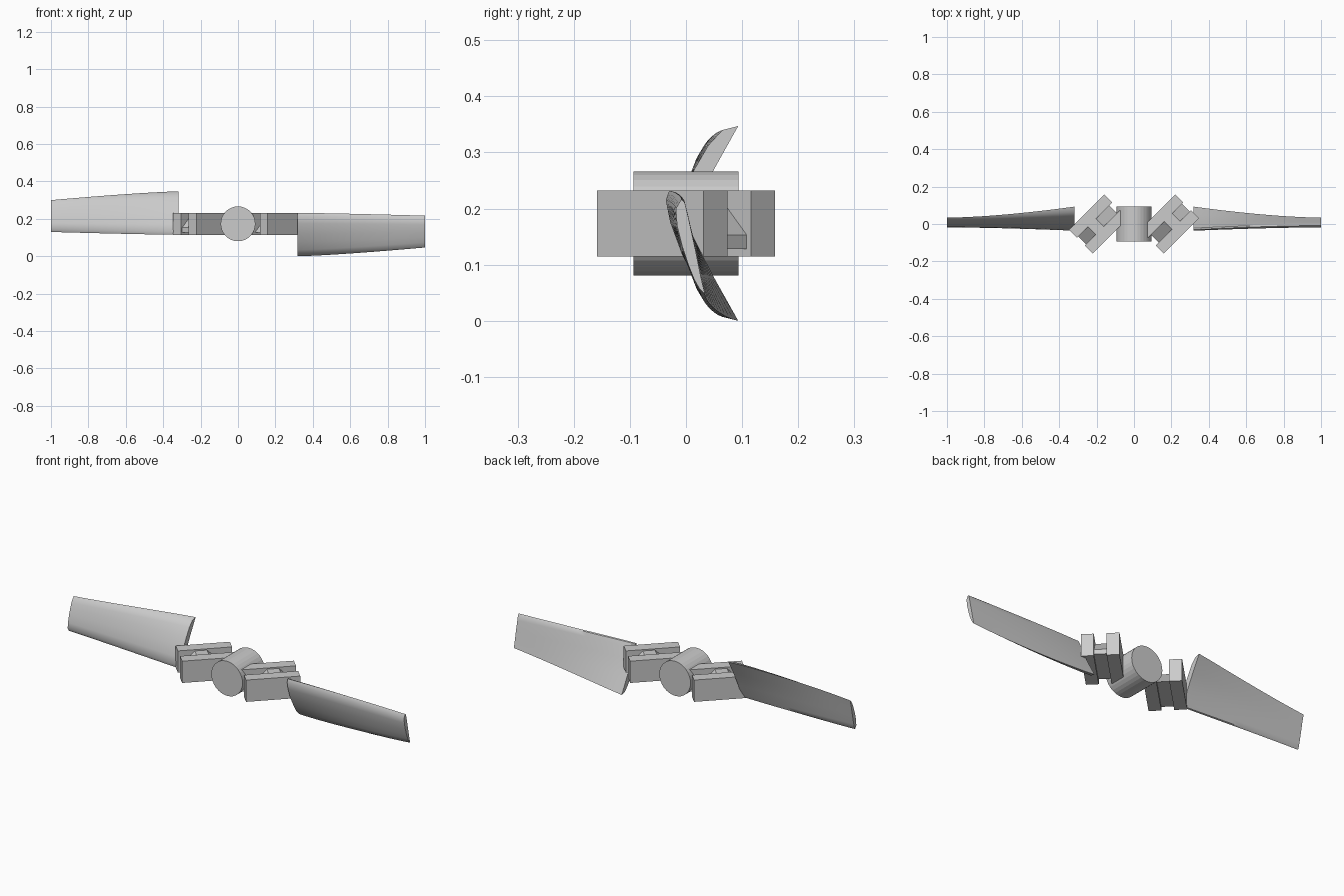
import bpy, bmesh, math
from mathutils import Matrix, Vector

cube = bpy.data.objects.get("Cube")
if cube:
    bpy.data.objects.remove(cube, do_unlink=True)

MID_Z = 0.1735

grey = bpy.data.materials.new("light grey")
grey.use_nodes = True
colour = (0.6, 0.6, 0.6, 1)
grey.diffuse_color = colour
grey.node_tree.nodes["Principled BSDF"].inputs["Base Color"].default_value = colour


def loft(name, rings, matrix=None, smooth=False):
    """Skin a row of closed rings of points and cap both ends."""
    bm = bmesh.new()
    rows = [[bm.verts.new(p) for p in ring] for ring in rings]
    n = len(rows[0])
    for a, b in zip(rows, rows[1:]):
        for i in range(n):
            j = (i + 1) % n
            bm.faces.new((a[i], a[j], b[j], b[i]))
    bm.faces.new(rows[0])
    bm.faces.new(rows[-1])
    if matrix:
        bm.transform(matrix)
    bmesh.ops.recalc_face_normals(bm, faces=bm.faces)
    mesh = bpy.data.meshes.new(name)
    bm.to_mesh(mesh)
    bm.free()
    mesh.materials.append(grey)
    obj = bpy.data.objects.new(name, mesh)
    bpy.context.collection.objects.link(obj)
    if smooth:
        bpy.ops.object.select_all(action='DESELECT')
        obj.select_set(True)
        bpy.context.view_layer.objects.active = obj
        bpy.ops.object.shade_smooth_by_angle(angle=math.radians(40))
    return obj


# Hub: a cylinder lying along y
SIDES = 32
angles = [2 * math.pi * i / SIDES for i in range(SIDES)]
loft("hub", [[(0.093 * math.cos(a), y, MID_Z + 0.093 * math.sin(a)) for a in angles]
             for y in (-0.094, 0.094)])

# Brackets: two parallel plates and a sloped strut between them, turned 45 degrees
plate = [(-0.134, 0.115), (0.134, 0.115), (0.134, 0.232), (-0.134, 0.232)]
strut = [(-0.11, 0.128), (0.123, 0.128), (0.123, 0.153), (0.05, 0.225), (-0.01, 0.225)]
for side, turn in (("left", 0), ("right", math.pi)):
    place = (Matrix.Rotation(turn, 4, 'Z') @ Matrix.Translation((0.19, 0, 0))
             @ Matrix.Rotation(math.pi / 4, 4, 'Z'))
    for part, profile, v0, v1 in (("outer_plate", plate, -0.09, -0.03),
                                  ("inner_plate", plate, 0.03, 0.09),
                                  ("strut", strut, -0.03, 0.03)):
        loft(f"{side}_bracket_{part}",
             [[(u, v, z) for u, z in profile] for v in (v0, v1)], place)

# Blades: cambered sections (y, z) tapering from root to tip
root = [(-0.03, 0.232), (-0.036, 0.215), (-0.028, 0.175), (-0.008, 0.12),
        (0.015, 0.077), (0.04, 0.034), (0.065, 0.007), (0.093, 0),
        (0.05, 0.077), (0.01, 0.155), (-0.012, 0.21), (-0.022, 0.23)]
tip = [(-0.008, 0.217), (-0.018, 0.2), (-0.016, 0.17), (-0.006, 0.13),
       (0.004, 0.1), (0.014, 0.075), (0.024, 0.057), (0.034, 0.047),
       (0.026, 0.08), (0.016, 0.13), (0.004, 0.185), (-0.002, 0.21)]


def section(t):
    ty, tz = 1 - (1 - t) ** 1.6, t ** 1.3
    return [(0.317 + 0.683 * t, a[0] + (b[0] - a[0]) * ty, a[1] + (b[1] - a[1]) * tz)
            for a, b in zip(root, tip)]


STEPS = 12
sections = [section(i / STEPS) for i in range(STEPS + 1)]
centre = Matrix.Translation((0, 0, MID_Z))
half_turn = centre @ Matrix.Rotation(math.pi, 4, 'Y') @ centre.inverted()
loft("left_blade", sections, smooth=True)
loft("right_blade", sections, half_turn, smooth=True)
